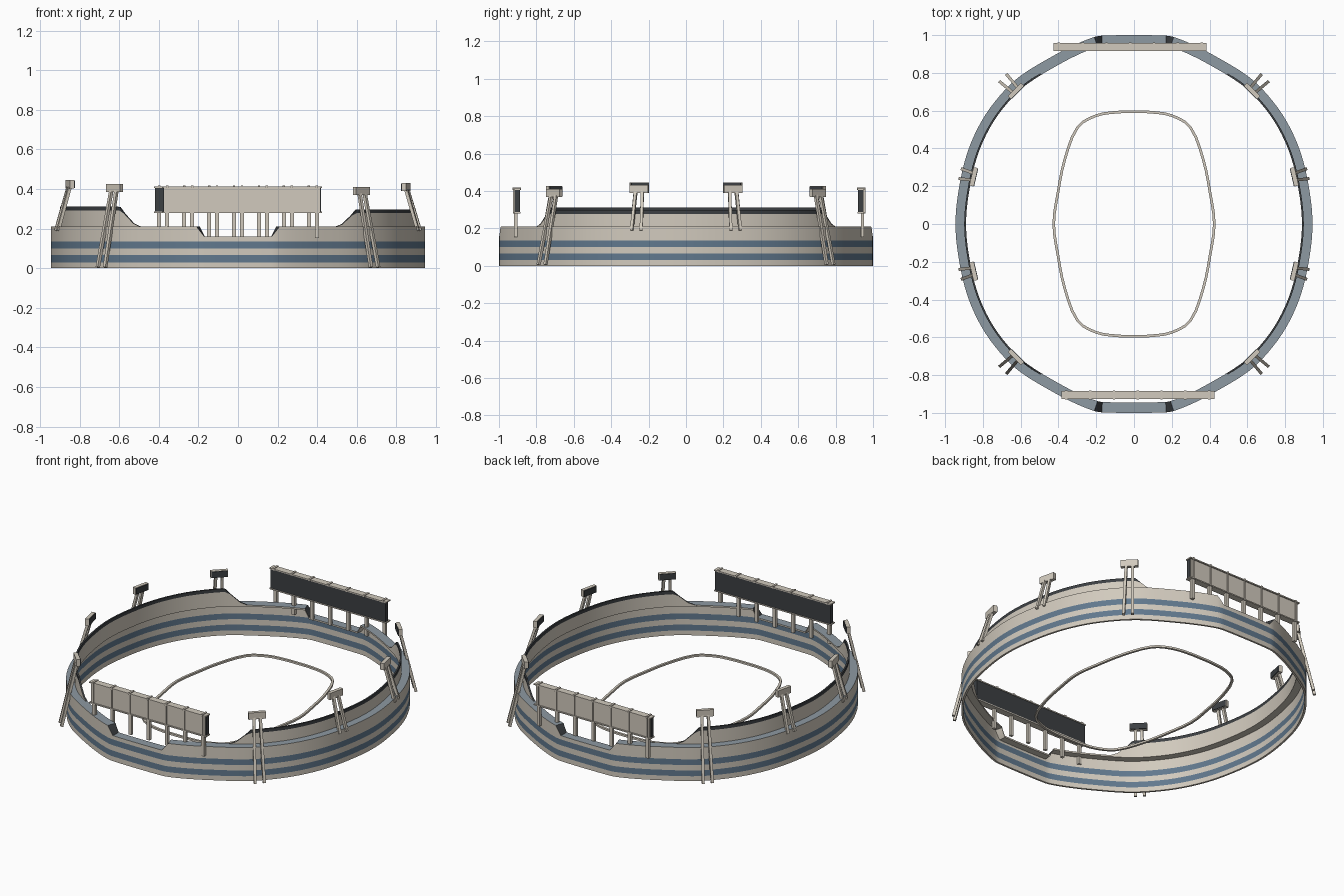
import bpy, bmesh
from mathutils import Vector, Matrix

cube = bpy.data.objects.get("Cube")
if cube:
    bpy.data.objects.remove(cube)


def material(name, rgb):
    m = bpy.data.materials.new(name)
    m.use_nodes = True
    m.diffuse_color = (*rgb, 1)
    m.node_tree.nodes["Principled BSDF"].inputs["Base Color"].default_value = (*rgb, 1)
    return m


MATS = [material("concrete beige", (0.64, 0.59, 0.51)),
        material("stripe blue", (0.12, 0.19, 0.27)),
        material("walkway grey", (0.27, 0.32, 0.36)),
        material("dark panel", (0.045, 0.05, 0.055))]
BEIGE, BLUE, GREY, DARK = range(4)


def finish(bm, name, smooth=False):
    bmesh.ops.remove_doubles(bm, verts=bm.verts, dist=0.0001)
    bmesh.ops.recalc_face_normals(bm, faces=bm.faces)
    me = bpy.data.meshes.new(name)
    bm.to_mesh(me)
    bm.free()
    for m in MATS:
        me.materials.append(m)
    ob = bpy.data.objects.new(name, me)
    bpy.context.collection.objects.link(ob)
    if smooth:
        bpy.ops.object.select_all(action='DESELECT')
        ob.select_set(True)
        bpy.context.view_layer.objects.active = ob
        bpy.ops.object.shade_smooth_by_angle(angle=0.5)
    return ob


def oval(quarter, steps=4):
    """Closed smooth loop mirrored from one quarter, with outward normals."""
    back = quarter[::-1]
    pts = (quarter[:-1] + [(-x, y) for x, y in back][:-1]
           + [(-x, -y) for x, y in quarter][:-1] + [(x, -y) for x, y in back][:-1])
    pts = [Vector(p) for p in pts]
    n, out = len(pts), []
    for i in range(n):
        a, b, c, d = (pts[(i + k) % n] for k in (-1, 0, 1, 2))
        reach = (c - b).length
        m1 = (c - a).normalized() * reach
        m2 = (d - b).normalized() * reach
        for s in range(steps):
            t = s / steps
            out.append(b * (2*t**3 - 3*t*t + 1) + m1 * (t**3 - 2*t*t + t)
                       + c * (3*t*t - 2*t**3) + m2 * (t**3 - t*t))
    n = len(out)
    result = []
    for i, p in enumerate(out):
        t = (out[(i + 1) % n] - out[i - 1]).normalized()
        result.append((p, Vector((t.y, -t.x))))
    return result


def loft(name, path, section, mats, closed=True):
    """Sweep a closed section of (outward offset, z) points along a path."""
    bm = bmesh.new()
    rows = []
    for p, nrm in path:
        rows.append([bm.verts.new((*(p + nrm * o), z)) for o, z in section(p)])
    k = len(rows[0])
    for i in range(len(rows) if closed else len(rows) - 1):
        a, b = rows[i], rows[(i + 1) % len(rows)]
        for j in range(k):
            f = bm.faces.new((a[j], b[j], b[(j + 1) % k], a[(j + 1) % k]))
            f.material_index = mats[j]
    return finish(bm, name, True)


def box(bm, size, matrix, mat):
    vs = bmesh.ops.create_cube(bm, size=1, matrix=matrix @ Matrix.Diagonal((*size, 1)))["verts"]
    for f in {f for v in vs for f in v.link_faces}:
        f.material_index = mat


def beam(bm, a, b, width, mat=BEIGE):
    d = b - a
    rot = d.to_track_quat('Z', 'Y').to_matrix().to_4x4()
    box(bm, (width, width, d.length), Matrix.Translation((a + b) / 2) @ rot, mat)


def clamp(v):
    return max(0.0, min(1.0, v))


# Outer bowl wall: striped thin shell, lowered at both ends
bowl = oval([(0.945, 0), (0.93, 0.17), (0.885, 0.37), (0.81, 0.54), (0.71, 0.68), (0.6, 0.785),
             (0.41, 0.9), (0.3, 0.955), (0.21, 0.99), (0.17, 0.997), (0, 1.0)])


def rim(p):
    return 0.16 + 0.05 * clamp((abs(p.x) - 0.17) / 0.04)


def wall_section(p):
    zs = [0, 0.03, 0.066, 0.10, 0.136, rim(p) - 0.002]
    return [(0, z) for z in zs] + [(-0.012, z) for z in reversed(zs)]


stripes = [BEIGE, BLUE, BEIGE, BLUE, BEIGE]
loft("outer_wall", bowl, wall_section, stripes + [BEIGE] + stripes + [BEIGE])

# Walkway ledge on top of the wall, with dark ramps beside the lowered ends
ledge = loft("walkway", bowl,
             lambda p: [(0, rim(p) - 0.01), (0, rim(p)), (-0.055, rim(p)), (-0.055, rim(p) - 0.01)],
             [BEIGE, GREY, BEIGE, BEIGE])
for f in ledge.data.polygons:
    if f.normal.z > 0.3 and abs(f.normal.x) > 0.3:
        f.material_index = DARK

# Raised side walls along the inner edge of the walkway
for side, name, top in ((1, "left_upper_wall", 0.298), (-1, "right_upper_wall", 0.312)):
    part = [q for q in bowl if q[0].x * side > 0 and abs(q[0].y) < 0.85]
    part.sort(key=lambda q: q[0].y)

    def upper(p):
        h = 0.205 + (top - 0.205) * clamp((0.83 - abs(p.y)) / 0.07)
        band = min(h, top - 0.02)
        return [(-0.046, 0.2), (-0.046, band), (-0.046, h),
                (-0.056, h), (-0.056, band), (-0.056, 0.2)]
    loft(name, part, upper, [BEIGE, DARK, DARK, DARK, BEIGE, BEIGE], closed=False)

# Thin rail around the field
field = oval([(0.428, 0), (0.405, 0.17), (0.37, 0.34), (0.3, 0.515), (0.2, 0.577), (0.09, 0.595), (0, 0.597)], 3)
loft("field_rail", field, lambda p: [(0.004, 0.045), (0.004, 0.057), (-0.01, 0.057), (-0.01, 0.045)],
     [BEIGE] * 4)

# Scoreboards: dark screens facing inward on seven posts
for name, s, y in (("front_scoreboard", 1, -0.905), ("back_scoreboard", -1, 0.938)):
    bm = bmesh.new()
    place = Matrix.Translation((0.02 * s, y, 0)) @ Matrix.Diagonal((s, s, 1, 1))

    def slab(size, at, mat):
        box(bm, size, place @ Matrix.Translation(at), mat)
    slab((0.80, 0.026, 0.125), (0, 0.005, 0.345), DARK)
    slab((0.79, 0.008, 0.12), (0, -0.011, 0.345), BEIGE)
    for z in (0.283, 0.41):
        slab((0.81, 0.042, 0.007), (0, 0, z), BEIGE)
    for k in range(-3, 4):
        x = k * 0.126
        slab((0.02, 0.018, 0.13), (x, -0.006, 0.218), BEIGE)
        slab((0.008, 0.008, 0.13), (x, -0.017, 0.348), BEIGE)
        slab((0.012, 0.046, 0.012), (x, 0, 0.412), BEIGE)
    finish(bm, name)

# Light towers: leaning leg pairs with a lamp bank facing the field
TOWERS = [("side", (0.85, 0.25, 0.41), (0.915, 0.265, 0.19)),
          ("corner", (0.625, 0.705, 0.39), (0.69, 0.77, 0.005))]
for sx in (1, -1):
    for sy in (1, -1):
        for kind, head, foot in TOWERS:
            flip = Matrix.Diagonal((sx, sy, 1))
            lift = Vector((0, 0, 0.015 if sx < 0 else 0))
            h, f = flip @ Vector(head) + lift, flip @ Vector(foot)
            out = Vector((f.x - h.x, f.y - h.y, 0)).normalized()
            along = Vector((-out.y, out.x, 0))
            bm = bmesh.new()
            for e in (-1, 1):
                beam(bm, f + along * e * 0.026, h + along * e * 0.018, 0.016)
            frame = Matrix((along, out, Vector((0, 0, 1)))).transposed().to_4x4()
            bank = Matrix.Translation(h) @ frame
            box(bm, (0.1, 0.022, 0.042), bank, BEIGE)
            box(bm, (0.094, 0.006, 0.038), bank @ Matrix.Translation((0, -0.012, 0)), DARK)
            label = ("back_" if sy > 0 else "front_") + ("left_" if sx > 0 else "right_")
            finish(bm, label + kind + "_light_tower")
